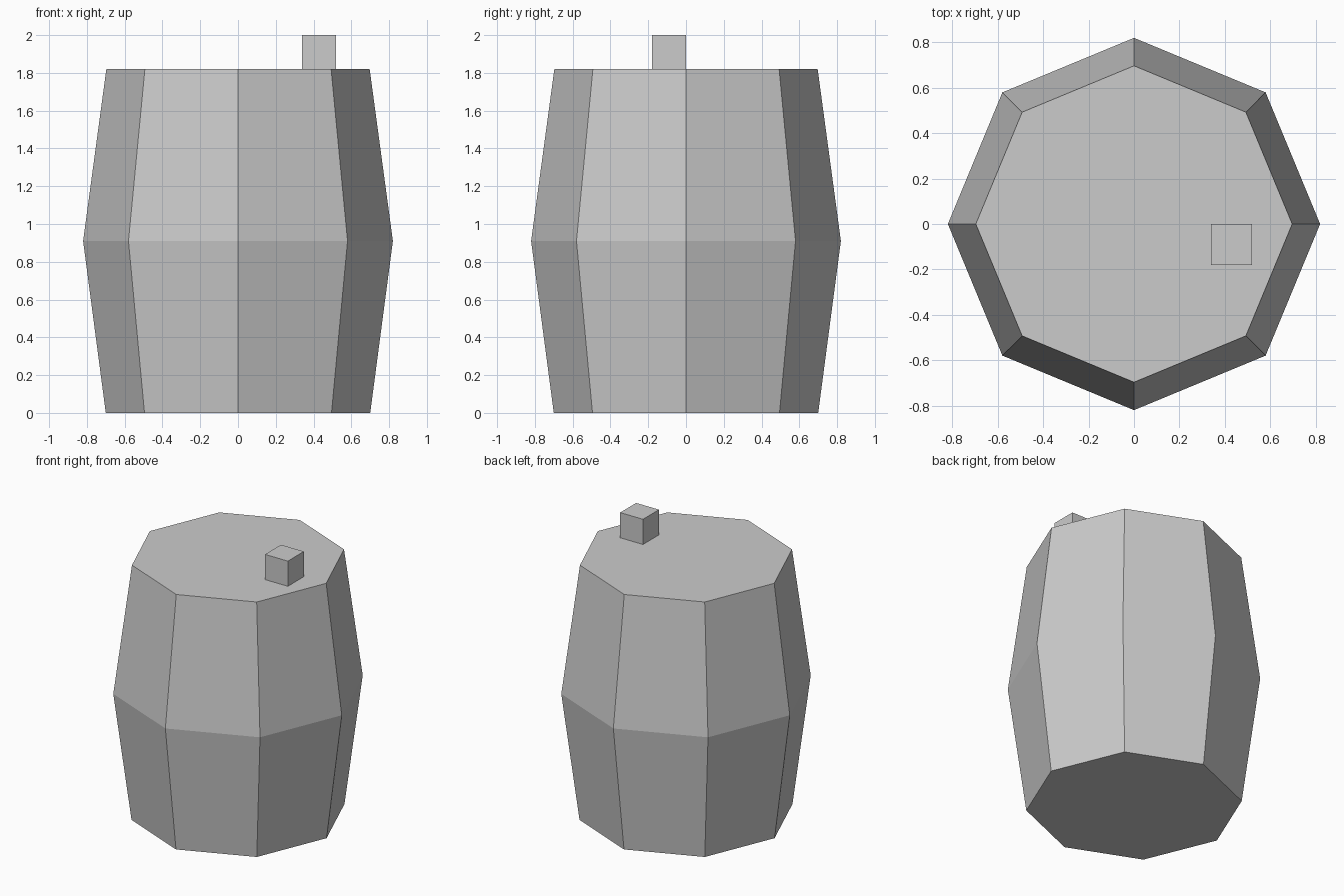
import bpy, bmesh
from math import cos, sin, tau

if "Cube" in bpy.data.objects:
    bpy.data.objects.remove(bpy.data.objects["Cube"])

SIDES = 8
PROFILE = [(0.70, 0.0), (0.82, 0.91), (0.697, 1.82)]  # radius, height


def add_object(name, bm):
    bmesh.ops.recalc_face_normals(bm, faces=bm.faces)
    mesh = bpy.data.meshes.new(name)
    bm.to_mesh(mesh)
    bm.free()
    obj = bpy.data.objects.new(name, mesh)
    bpy.context.collection.objects.link(obj)
    return obj


# Barrel body: eight-sided rings, bulging at the middle, capped at both ends
bm = bmesh.new()
rings = [[bm.verts.new((r * cos(tau * i / SIDES), r * sin(tau * i / SIDES), z))
          for i in range(SIDES)] for r, z in PROFILE]
for low, high in zip(rings, rings[1:]):
    for i in range(SIDES):
        j = (i + 1) % SIDES
        bm.faces.new((low[i], low[j], high[j], high[i]))
bm.faces.new(rings[0][::-1])
bm.faces.new(rings[-1])
add_object("barrel_body", bm)

# Bung: small cube standing off-centre on the lid
bm = bmesh.new()
bmesh.ops.create_cube(bm, size=0.18)
bung = add_object("bung", bm)
bung.location = (0.43, -0.09, 1.91)
